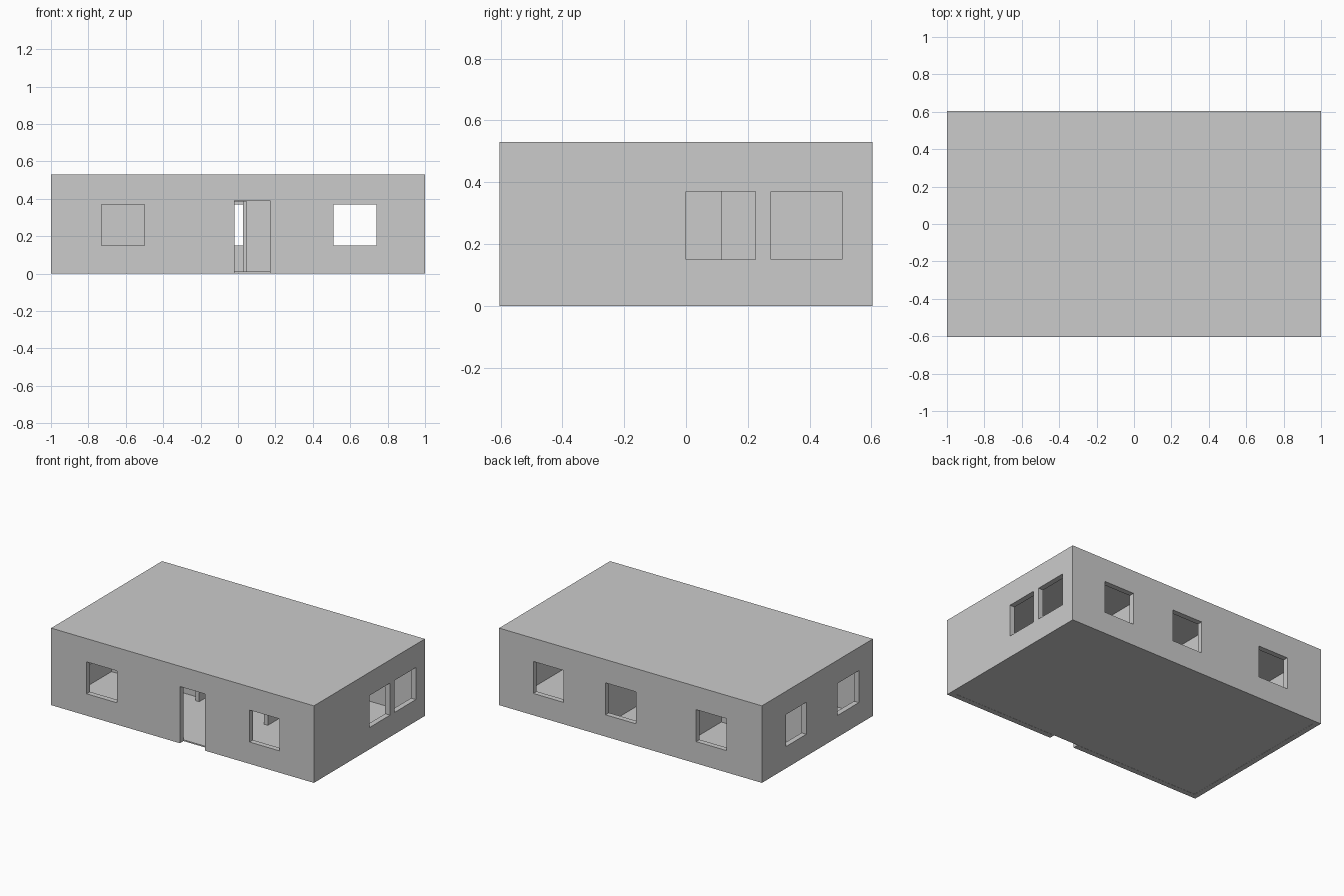
import bpy
from mathutils import Vector

if "Cube" in bpy.data.objects:
    bpy.data.objects.remove(bpy.data.objects["Cube"])

X, Y, T, WALL_TOP, ROOF_TOP = 1.0, 0.603, 0.037, 0.49, 0.53
WIN_Z = (0.15, 0.37)
DOOR_TOP = 0.39


def box(name, x, y, z):
    """Axis-aligned block from three (min, max) ranges."""
    bpy.ops.mesh.primitive_cube_add(size=1)
    ob = bpy.context.object
    ob.name = name
    lo, hi = Vector((x[0], y[0], z[0])), Vector((x[1], y[1], z[1]))
    for v in ob.data.vertices:
        v.co = (lo + hi) / 2 + v.co * (hi - lo)
    return ob


def cut(target, *ranges):
    """Carve a box-shaped opening out of a wall."""
    cutter = box("cutter", *ranges)
    cutter.hide_render = True
    mod = target.modifiers.new("opening", 'BOOLEAN')
    mod.operation, mod.solver, mod.object = 'DIFFERENCE', 'EXACT', cutter
    bpy.context.view_layer.objects.active = target
    bpy.ops.object.modifier_apply(modifier=mod.name)
    bpy.data.objects.remove(cutter)


# Outer shell of walls
walls = box("outer_walls", (-X, X), (-Y, Y), (0, WALL_TOP))
cut(walls, (-X + T, X - T), (-Y + T, Y - T), (-0.1, 0.6))

front, back = (-Y - 0.05, -Y + T + 0.02), (Y - T - 0.02, Y + 0.05)
left, right = (-X - 0.05, -X + T + 0.02), (X - T - 0.02, X + 0.05)

# Front windows and entrance
for xr in [(-0.73, -0.50), (0.51, 0.74)]:
    cut(walls, xr, front, WIN_Z)
cut(walls, (-0.02, 0.17), front, (-0.1, DOOR_TOP))
# Back windows
for xr in [(-0.73, -0.50), (-0.04, 0.19), (0.51, 0.74)]:
    cut(walls, xr, back, WIN_Z)
# Side windows
for yr in [(0.12, 0.34), (-0.45, -0.22)]:
    cut(walls, left, yr, WIN_Z)
for yr in [(0.0, 0.225), (0.275, 0.505)]:
    cut(walls, right, yr, WIN_Z)

# Floor slab and flat roof
IN_X, IN_Y, FLOOR = X - T, Y - T, 0.01
box("floor", (-IN_X, IN_X), (-IN_Y, IN_Y), (0.001, FLOOR))
box("roof", (-X, X), (-Y, Y), (WALL_TOP, ROOF_TOP))

# Interior partitions
Z = (FLOOR, WALL_TOP)
DOOR_Z = (-0.1, DOOR_TOP - 0.005)
hall_left = box("hall_left_wall", (-0.29, -0.26), (-IN_Y, IN_Y), Z)
cut(hall_left, (-0.35, -0.2), (-0.22, -0.05), DOOR_Z)
hall_right = box("hall_right_wall", (0.26, 0.29), (-IN_Y, 0.115), Z)
cut(hall_right, (0.2, 0.35), (-0.26, -0.09), DOOR_Z)
box("back_room_right_wall", (0.275, 0.305), (0.115, IN_Y), Z)
hall_back = box("hall_back_wall", (-0.26, 0.275), (0.115, 0.145), Z)
cut(hall_back, (-0.13, 0.045), (0.05, 0.2), DOOR_Z)
box("left_rooms_divider", (-IN_X, -0.29), (0.0, 0.03), Z)

# Open inner door leaf
box("inner_door", (0.027, 0.045), (0.145, 0.31), (FLOOR, DOOR_TOP - 0.005))
